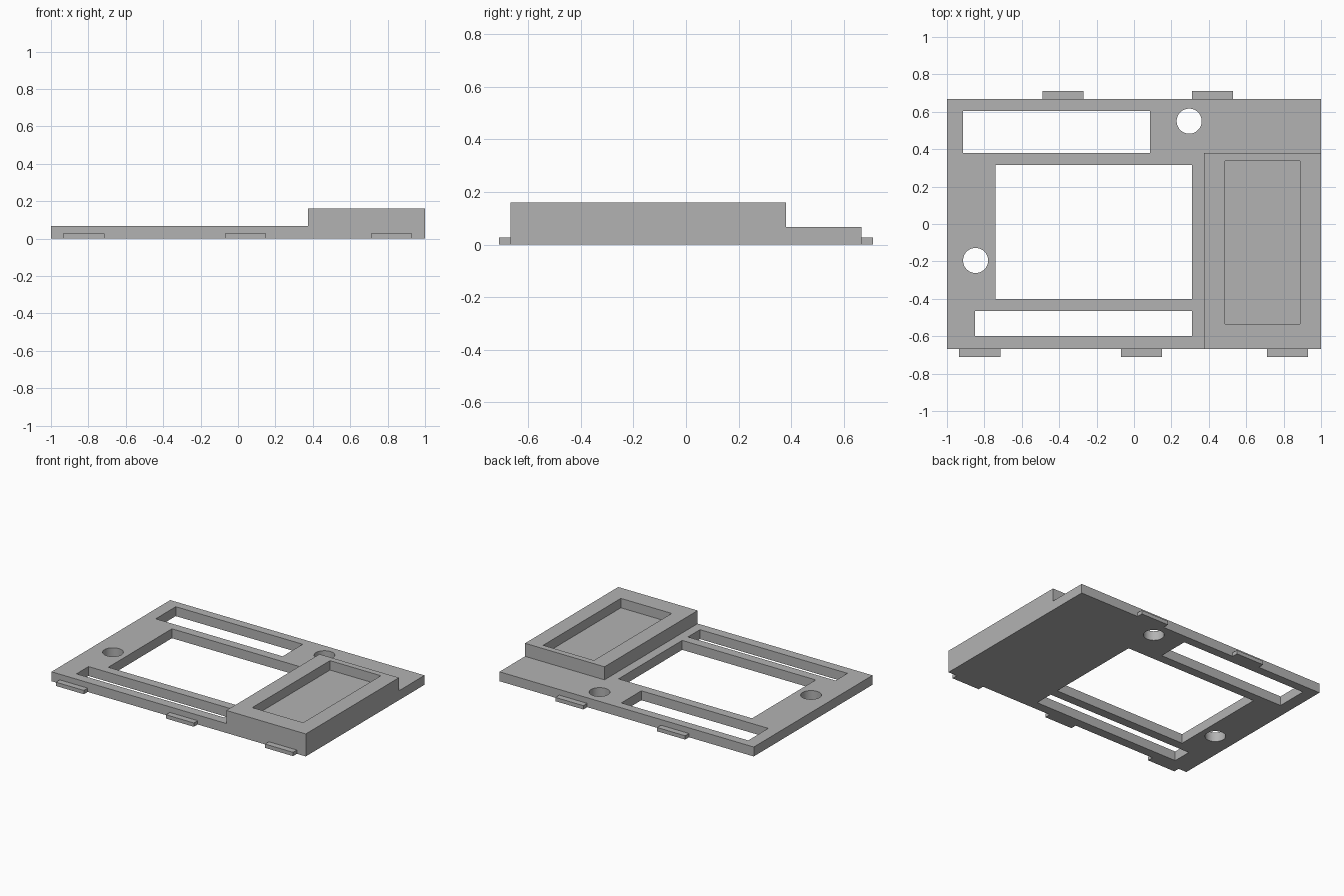
import bpy

if "Cube" in bpy.data.objects:
    bpy.data.objects.remove(bpy.data.objects["Cube"], do_unlink=True)

grey = bpy.data.materials.new("plain grey")
grey.use_nodes = True
colour = (0.45, 0.45, 0.45, 1)
grey.diffuse_color = colour
grey.node_tree.nodes["Principled BSDF"].inputs["Base Color"].default_value = colour

HALF_DEPTH = 0.667
PLATE_TOP = 0.067
BLOCK_TOP = 0.16
POCKET_FLOOR = 0.093


def box(name, x0, x1, y0, y1, z0, z1):
    """Box given by its limits on each axis."""
    bpy.ops.mesh.primitive_cube_add(
        size=1, location=((x0 + x1) / 2, (y0 + y1) / 2, (z0 + z1) / 2))
    ob = bpy.context.object
    ob.name = name
    ob.scale = (x1 - x0, y1 - y0, z1 - z0)
    bpy.ops.object.transform_apply(location=False, rotation=False, scale=True)
    ob.data.materials.append(grey)
    return ob


def drill(name, x, y):
    """Round cutter through the plate."""
    bpy.ops.mesh.primitive_cylinder_add(
        vertices=48, radius=0.067, depth=1, location=(x, y, 0))
    ob = bpy.context.object
    ob.name = name
    ob.data.materials.append(grey)
    return ob


def cut(target, cutter):
    """Subtract the cutter and discard it."""
    cutter.hide_render = True
    mod = target.modifiers.new("cut", "BOOLEAN")
    mod.operation = "DIFFERENCE"
    mod.solver = "EXACT"
    mod.object = cutter
    bpy.context.view_layer.objects.active = target
    bpy.ops.object.modifier_apply(modifier=mod.name)
    bpy.data.objects.remove(cutter, do_unlink=True)


# Solid body, stepped down to leave a raised block at the front left
body = box("frame_plate", -1, 1, -HALF_DEPTH, HALF_DEPTH, 0, BLOCK_TOP)
cut(body, box("side_step", -2, 0.375, -2, 2, PLATE_TOP, 1))
cut(body, box("back_step", -2, 2, 0.38, 2, PLATE_TOP, 1))

# Rectangular openings through the plate
openings = {
    "back_slot": (-0.913, 0.085, 0.38, 0.605),
    "main_window": (-0.74, 0.31, -0.4, 0.315),
    "front_slot": (-0.85, 0.31, -0.6, -0.465),
}
for name, limits in openings.items():
    cut(body, box(name, *limits, -1, 1))

# Round holes
cut(body, drill("back_hole", 0.295, 0.55))
cut(body, drill("side_hole", -0.847, -0.195))

# Shallow pocket in the raised block
cut(body, box("pocket", 0.487, 0.887, -0.535, 0.338, POCKET_FLOOR, 1))

bpy.ops.object.select_all(action="DESELECT")
body.select_set(True)
bpy.context.view_layer.objects.active = body
bpy.ops.object.shade_smooth_by_angle(angle=0.5)

# Small locating tabs along the front and back edges
for side, sign, centres in (("front", -1, (-0.825, 0.04, 0.82)),
                            ("back", 1, (-0.38, 0.42))):
    for i, x in enumerate(centres, 1):
        y0, y1 = sorted((sign * HALF_DEPTH, sign * 0.71))
        box(f"{side}_tab_{i}", x - 0.11, x + 0.11, y0, y1, 0, 0.027)
